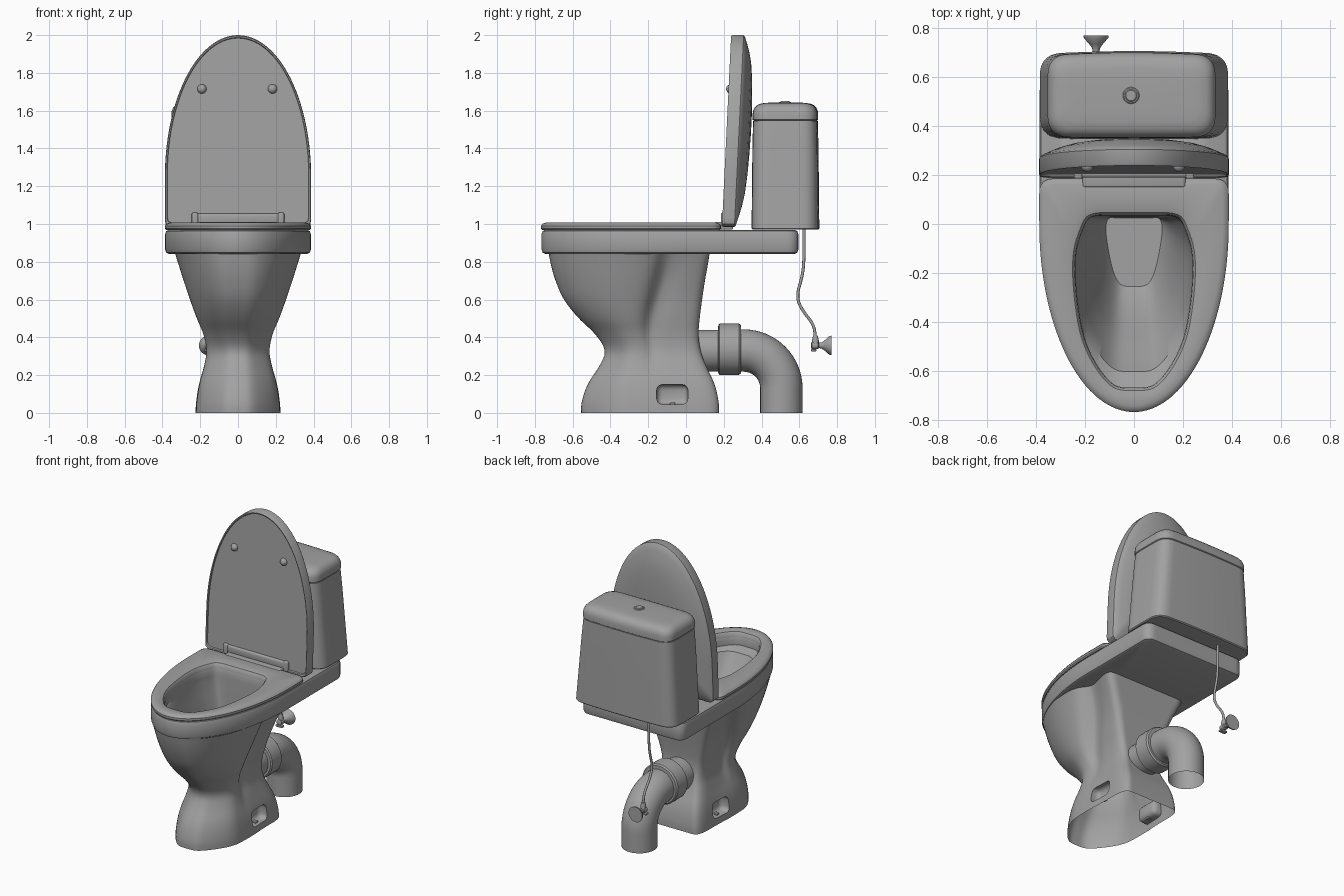
import bpy, bmesh, math
from mathutils import Vector

if "Cube" in bpy.data.objects:
    bpy.data.objects.remove(bpy.data.objects["Cube"])

N = 80  # samples per half outline
ceramic = bpy.data.materials.new("ceramic_grey")
ceramic.diffuse_color = (.36, .36, .36, 1)
ceramic.use_nodes = True
ceramic.node_tree.nodes["Principled BSDF"].inputs["Base Color"].default_value = ceramic.diffuse_color


def finish(bm, name):
    bmesh.ops.recalc_face_normals(bm, faces=bm.faces)
    me = bpy.data.meshes.new(name)
    bm.to_mesh(me)
    bm.free()
    me.materials.append(ceramic)
    smooth(me)
    ob = bpy.data.objects.new(name, me)
    bpy.context.collection.objects.link(ob)
    return ob


def smooth(me):
    me.polygons.foreach_set("use_smooth", [True] * len(me.polygons))
    me.set_sharp_from_angle(angle=math.radians(35))


def loft(name, loops, start=True, end=True, ring=False):
    bm = bmesh.new()
    rows = [[bm.verts.new(p) for p in lp] for lp in loops]
    pairs = list(zip(rows, rows[1:])) + ([(rows[-1], rows[0])] if ring else [])
    for a, b in pairs:
        for i in range(len(a)):
            j = (i + 1) % len(a)
            bm.faces.new((a[i], a[j], b[j], b[i]))
    if start and not ring:
        bm.faces.new(rows[0][::-1])
    if end and not ring:
        bm.faces.new(rows[-1])
    return finish(bm, name)


def chaikin(pts, it=3):
    pts = [Vector(p) for p in pts]
    for _ in range(it):
        out = [pts[0]]
        for k, (a, b) in enumerate(zip(pts, pts[1:])):
            if k > 0:
                out.append(a.lerp(b, .25))
            if k < len(pts) - 2:
                out.append(a.lerp(b, .75))
        pts = out + [pts[-1]]
    return pts


def mirror_loop(half):
    """Resample a half outline (front centre to back centre) and mirror it in x."""
    d = [0]
    for a, b in zip(half, half[1:]):
        d.append(d[-1] + (b - a).length)
    out, k = [], 0
    for i in range(N + 1):
        s = d[-1] * i / N
        while k < len(half) - 2 and d[k + 1] < s:
            k += 1
        out.append(half[k].lerp(half[k + 1], min(1, (s - d[k]) / max(1e-9, d[k + 1] - d[k]))))
    return out + [Vector((-p.x, p.y)) for p in out[-2:0:-1]]


def egg(w, yf, yc, yb, r):
    h = [Vector((w * math.sin(a), yc - (yc - yf) * math.cos(a))) for a in [i * math.pi / 80 for i in range(41)]]
    h += [Vector((w - r + r * math.cos(a), yb - r + r * math.sin(a))) for a in [i * math.pi / 16 for i in range(9)]]
    return mirror_loop(h + [Vector((0, yb))])


def offset(lp, d):
    out = []
    for i, p in enumerate(lp):
        t = (lp[(i + 1) % len(lp)] - lp[i - 1]).normalized()
        out.append(p + Vector((t.y, -t.x)) * d)
    return out


def at(lp, z):
    return [(p.x, p.y, z) for p in lp]


def tube(name, pts, x=0, start=True, end=True, n=40):
    """Sweep circles along (y, z, radius) points."""
    loops = []
    for i, (y, z, r) in enumerate(pts):
        a, b = pts[max(0, i - 1)], pts[min(len(pts) - 1, i + 1)]
        t = Vector((b[0] - a[0], b[1] - a[1])).normalized()
        loops.append([(x + r * math.cos(u), y - t.y * r * math.sin(u), z + t.x * r * math.sin(u))
                      for u in [2 * math.pi * k / n for k in range(n)]])
    return loft(name, loops, start, end)


def box(name, lo, hi, bevel):
    bm = bmesh.new()
    bmesh.ops.create_cube(bm, size=1)
    for v in bm.verts:
        v.co = [(a + b) / 2 + c * (b - a) for a, b, c in zip(lo, hi, v.co)]
    bmesh.ops.bevel(bm, geom=bm.edges[:], offset=bevel, segments=3, affect='EDGES', profile=.5)
    return finish(bm, name)


# Pedestal: z, front y, back y, half width, groove width, back width, groove position
rows = [(0, -.555, .175, .225, 1, .97, .55), (.05, -.556, .175, .223, 1, .97, .55), (.15, -.525, .155, .209, 1, .97, .53),
        (.25, -.455, .105, .18, .96, .97, .51), (.33, -.42, .075, .165, .88, .94, .5),
        (.42, -.48, .065, .185, .78, .87, .55), (.5, -.57, .072, .222, .72, .81, .62),
        (.6, -.65, .085, .258, .7, .79, .69), (.7, -.692, .1, .292, .72, .82, .73),
        (.78, -.715, .115, .317, .76, .86, .75), (.845, -.727, .125, .338, .8, .89, .76)]
loops = []
for z, f, b, w, g, k, c in chaikin(rows, 2):
    L = b - f
    y = lambda t: f + t * L
    half = [(0, f), (.31 * w, f), (.67 * w, y(.12)), (.97 * w, y(c * .5)), (w, y(c - .12)), (g * w, y(c - .03)),
            (g * w, y(c + .03)), (k * w, y(min(c + .15, .92))), (k * w, b), (k * w - .1, b), (0, b)]
    loops.append(at(mirror_loop(chaikin(half)), z))
pedestal = loft("pedestal", loops)
for s in (-1, 1):
    cut = box("bolt_pocket_cutter", (min(s * .155, s * .3), -.155, .045), (max(s * .155, s * .3), .01, .15), .03)
    cut.hide_render = True
    m = pedestal.modifiers.new("pocket", 'BOOLEAN')
    m.object, m.operation, m.solver = cut, 'DIFFERENCE', 'EXACT'
    bpy.context.view_layer.objects.active = pedestal
    bpy.ops.object.modifier_apply(modifier=m.name)
    bpy.data.objects.remove(cut)
    box("floor_bolt", (s * .18 - .014, -.086, .04), (s * .18 + .014, -.058, .055), .004)
bm = bmesh.new()  # open the hollow underside and top
bm.from_mesh(pedestal.data)
bmesh.ops.delete(bm, geom=[f for f in bm.faces if all(v.co.z < .001 for v in f.verts)
                           or all(v.co.z > .8445 for v in f.verts)], context='FACES')
bm.to_mesh(pedestal.data)
bm.free()
smooth(pedestal.data)

# Rim, rear deck and bowl interior in one surface
hole = mirror_loop(chaikin([(0, -.668), (.09, -.668), (.2, -.5), (.235, -.3), (.242, -.12),
                            (.205, -.01), (.18, .035), (.06, .035), (0, .035)]))
deck = egg(.386, -.765, 0, .595, .05)
ledge = mirror_loop(chaikin([(0, -.603), (.09, -.603), (.193, -.46), (.234, -.3), (.24, -.12),
                             (.205, -.01), (.18, .034), (.06, .034), (0, .034)]))
floor = mirror_loop(chaikin([(0, -.255), (.06, -.255), (.095, -.17), (.125, .025), (.06, .025), (0, .025)]))
loops = [at(offset(hole, .03), .842), at(offset(deck, -.02), .842), at(offset(deck, -.006), .848),
         at(deck, .865), at(deck, .945), at(offset(deck, -.006), .962), at(offset(deck, -.018), .969),
         at(offset(hole, .004), .969), at(hole, .96), at(hole, .915), at(ledge, .895)]
loops += [at([a.lerp(b, t) for a, b in zip(ledge, floor)], z)
          for t, z in ((.15, .81), (.3, .74), (.45, .66), (.6, .58), (.75, .51), (.9, .45), (1, .42))]
loft("bowl_and_deck", loops, start=False)

# Seat ring with rear tongue
seat = egg(.387, -.768, 0, .185, .05)
loft("seat", [at(hole, .968), at(offset(seat, -.006), .968), at(seat, .976), at(seat, .99),
              at(offset(seat, -.008), 1.001), at(offset(seat, -.025), 1.007), at(offset(hole, .035), 1.007),
              at(offset(hole, .012), 1.001), at(offset(hole, .003), .99)], ring=True)
box("seat_tongue", (-.21, .15, .97), (.21, .245, 1.01), .008)

# Raised lid: thin front lip, domed back
lid = egg(.387, -2.0, -1.25, -.985, .03)
front = lambda z: .19 + .048 * (z - .98)
loft("lid", [[(p.x * s, front(zz) + t, zz) for p in lid for zz in [1.54 - (p.y + 1.54) * s]]
             for s, t in ((.3, .01), (.965, .01), (.972, .002), (.99, 0), (1, .008), (1, .066), (.985, .073), (.9, .087),
                          (.8, .101), (.68, .113), (.5, .122), (.3, .127), (.1, .13))])
for s in (-1, 1):
    bm = bmesh.new()
    bmesh.ops.create_uvsphere(bm, u_segments=24, v_segments=12, radius=.025)
    bmesh.ops.translate(bm, verts=bm.verts, vec=(s * .187 - .004, front(1.72) + .012, 1.715))
    finish(bm, "lid_bumper")
    box("hinge_knuckle", (s * .228 - .017, .185, .97), (s * .228 + .017, .25, 1.06), .008)
box("hinge_bar", (-.24, .189, 1.0), (.24, .24, 1.055), .012)

# Cistern tapering upward, with rounded cover
sec = mirror_loop(chaikin([(0, .347), (.19, .347), (.383, .35), (.386, .526), (.383, .695),
                           (.2, .703), (.08, .706), (0, .706)]))


def cistern_ring(z, d):
    t = min(1, (z - .97) / .57)  # taper and slight sideways shift
    w = .385 - .042 * t
    return [(p.x * (w - d) / .385 - .01 * t, .526 + (p.y - .526) * (.18 - .006 * t - d) / .18, z) for p in sec]


loft("cistern", [cistern_ring(z, d) for z, d in
                 ((.97, .006), (.976, 0), (1.1, 0), (1.25, 0), (1.4, 0), (1.545, .002))])
loft("cistern_cover", [cistern_ring(z, d) for z, d in
                       ((1.54, .008), (1.548, .006), (1.552, 0), (1.585, 0), (1.6, .003), (1.615, .01), (1.628, .022),
                        (1.636, .038), (1.641, .065), (1.643, .1))])
for name, r, z in (("button_ring", .034, 1.646), ("flush_button", .025, 1.65)):
    loft(name, [[(-.012 + q * math.cos(u), .525 + q * math.sin(u), h) for u in
                 [2 * math.pi * k / 32 for k in range(32)]] for q, h in ((r, 1.63), (r, z - .003), (r - .004, z))])

# Waste pipe with elbow and collar
bend = [(.305 + .2 * math.sin(a), .13 + .2 * math.cos(a), .112) for a in [i * math.pi / 32 for i in range(17)]]
tube("waste_pipe", [(.03, .33, .11), (.2, .33, .11)] + bend + [(.505, 0, .112)], start=False, end=False)
tube("pipe_collar", [(.17, .337, .108), (.171, .337, .128), (.178, .337, .136), (.23, .337, .137),
                     (.28, .337, .136), (.29, .337, .128), (.291, .337, .108)])

# Water hose and wall valve
hose = chaikin([(.625, .98), (.625, .8), (.615, .72), (.585, .62), (.61, .55), (.675, .47), (.685, .41), (.685, .35)])
tube("water_hose", [(p.x, p.y, .008) for p in hose], -.155, n=12)
tube("hose_nut", [(.685, .41, .012), (.685, .385, .018), (.685, .35, .018)], -.155, n=16)
tube("valve", [(.662, .357, .012), (.666, .357, .02), (.7, .357, .02), (.703, .357, .014), (.718, .357, .016),
               (.735, .357, .028), (.76, .357, .05), (.77, .357, .052)], -.155, n=28)
box("valve_handle", (-.18, .662, .325), (-.13, .69, .338), .004)
